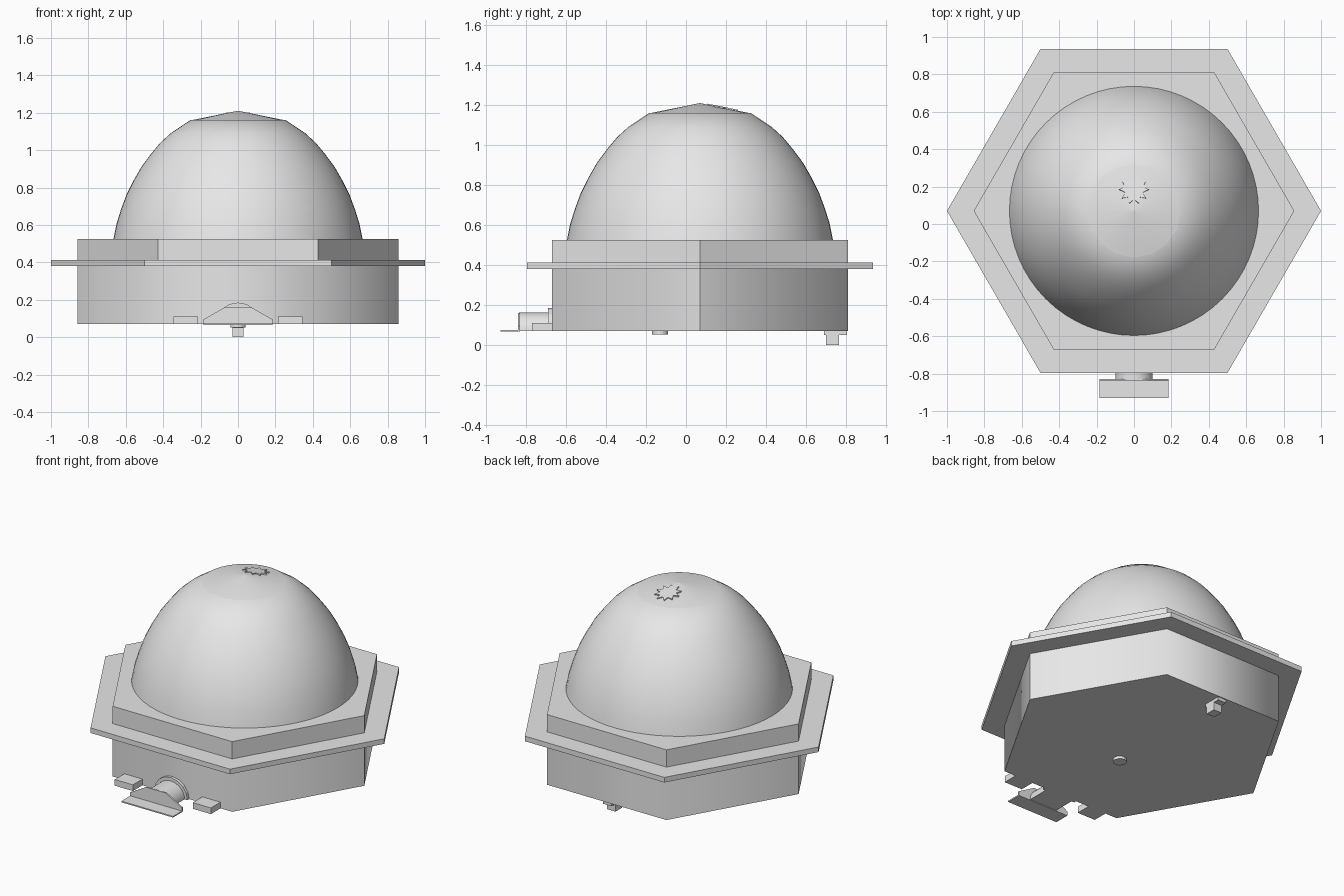
import bpy, bmesh, math

if "Cube" in bpy.data.objects:
    bpy.data.objects.remove(bpy.data.objects["Cube"])

CY = 0.07      # y of the main axis
BASE = 0.07    # underside of the body

grey = bpy.data.materials.new("light_grey")
grey.use_nodes = True
grey.diffuse_color = (0.8, 0.8, 0.8, 1)
grey.node_tree.nodes["Principled BSDF"].inputs["Base Color"].default_value = (0.8, 0.8, 0.8, 1)


def finish(name, bm):
    bmesh.ops.recalc_face_normals(bm, faces=bm.faces)
    mesh = bpy.data.meshes.new(name)
    bm.to_mesh(mesh)
    bm.free()
    mesh.materials.append(grey)
    obj = bpy.data.objects.new(name, mesh)
    bpy.context.collection.objects.link(obj)
    return obj


def smooth(obj, degrees):
    bpy.ops.object.select_all(action="DESELECT")
    obj.select_set(True)
    bpy.context.view_layer.objects.active = obj
    bpy.ops.object.shade_smooth_by_angle(angle=math.radians(degrees))


def lathe(name, profile, sides, y=CY, x=0):
    """Stack rings of (radius, z) and close both ends."""
    bm = bmesh.new()
    rings = []
    for r, z in profile:
        rings.append([bm.verts.new((x + r * math.cos(math.tau * i / sides),
                                    y + r * math.sin(math.tau * i / sides), z))
                      for i in range(sides)])
    for a, b in zip(rings, rings[1:]):
        for i in range(sides):
            j = (i + 1) % sides
            bm.faces.new((a[i], a[j], b[j], b[i]))
    bm.faces.new(rings[0])
    bm.faces.new(rings[-1])
    return finish(name, bm)


def plate(name, outline, y0, y1):
    """Extrude an (x, z) outline along y."""
    bm = bmesh.new()
    face = bm.faces.new([bm.verts.new((x, y0, z)) for x, z in outline])
    ext = bmesh.ops.extrude_face_region(bm, geom=[face])["geom"]
    bmesh.ops.translate(bm, vec=(0, y1 - y0, 0),
                        verts=[v for v in ext if isinstance(v, bmesh.types.BMVert)])
    return finish(name, bm)


def box(name, x0, x1, y0, y1, z0, z1):
    return plate(name, [(x0, z0), (x1, z0), (x1, z1), (x0, z1)], y0, y1)


# Hexagonal housing: lower body with softened corners, except at the two sides
body = lathe("lower_body", [(0.857, BASE), (0.857, 0.39)], 6)
for poly in body.data.polygons:
    poly.use_smooth = abs(poly.normal.z) < 0.5
for edge in body.data.edges:
    a, b = (body.data.vertices[i].co for i in edge.vertices)
    edge.use_edge_sharp = abs(a.z - b.z) < 0.01 or abs(a.x) > 0.6
lathe("flange", [(1.0, 0.38), (1.0, 0.413)], 6)
lathe("upper_collar", [(0.857, 0.40), (0.857, 0.525)], 6)

# Dome and its shallow conical cap
dome = lathe("dome", [(0.667, 0.52), (0.65, 0.605), (0.625, 0.685), (0.597, 0.76),
                      (0.56, 0.835), (0.517, 0.91), (0.465, 0.98), (0.415, 1.04),
                      (0.36, 1.09), (0.255, 1.16)], 64)
smooth(dome, 40)
cap = lathe("dome_cap", [(0.26, 1.158), (0.002, 1.21)], 16)
smooth(cap, 40)

# Star rosette lying on the sloping cap
bm = bmesh.new()
star = []
for i in range(20):
    r = 0.08 if i % 2 else 0.05
    a = math.tau * i / 20
    x, y = r * math.sin(a), 0.185 + r * math.cos(a)
    star.append(bm.verts.new((x, y, 1.215 - 0.2 * (y - CY))))
bm.faces.new(star)
rosette = finish("cap_rosette", bm)
rim = rosette.modifiers.new("thickness", "SOLIDIFY")
rim.thickness = 0.008

# Front spout: wall ring, half-round neck and winged bracket
def arch(r, h, steps):
    return [(r * math.cos(math.pi * i / steps), BASE + h * math.sin(math.pi * i / steps))
            for i in range(steps + 1)]


plate("neck_wall_ring", arch(0.12, 0.115, 8), -0.69, -0.672)
neck = plate("neck", arch(0.1, 0.092, 16), -0.835, -0.67)
smooth(neck, 40)
wing = [(0.185, BASE), (0.185, 0.095), (0.07, 0.16)]
plate("bracket_back", wing + [(-x, z) for x, z in reversed(wing)], -0.84, -0.83)
box("bracket_floor", -0.185, 0.185, -0.93, -0.83, 0.066, 0.074)

# Small tabs on both sides of the spout
for side, name in ((1, "left_tab"), (-1, "right_tab")):
    x0, x1 = sorted((side * 0.215, side * 0.345))
    box(name, x0, x1, -0.77, -0.67, BASE, 0.11)

# Underside fittings: rear foot with its mounting pad, and a low button
box("rear_foot", -0.03, 0.03, 0.70, 0.765, 0.0, 0.055)
box("rear_foot_pad", -0.03, 0.03, 0.69, 0.805, 0.05, BASE)
lathe("bottom_button", [(0.04, 0.052), (0.04, BASE)], 16, y=-0.13)
